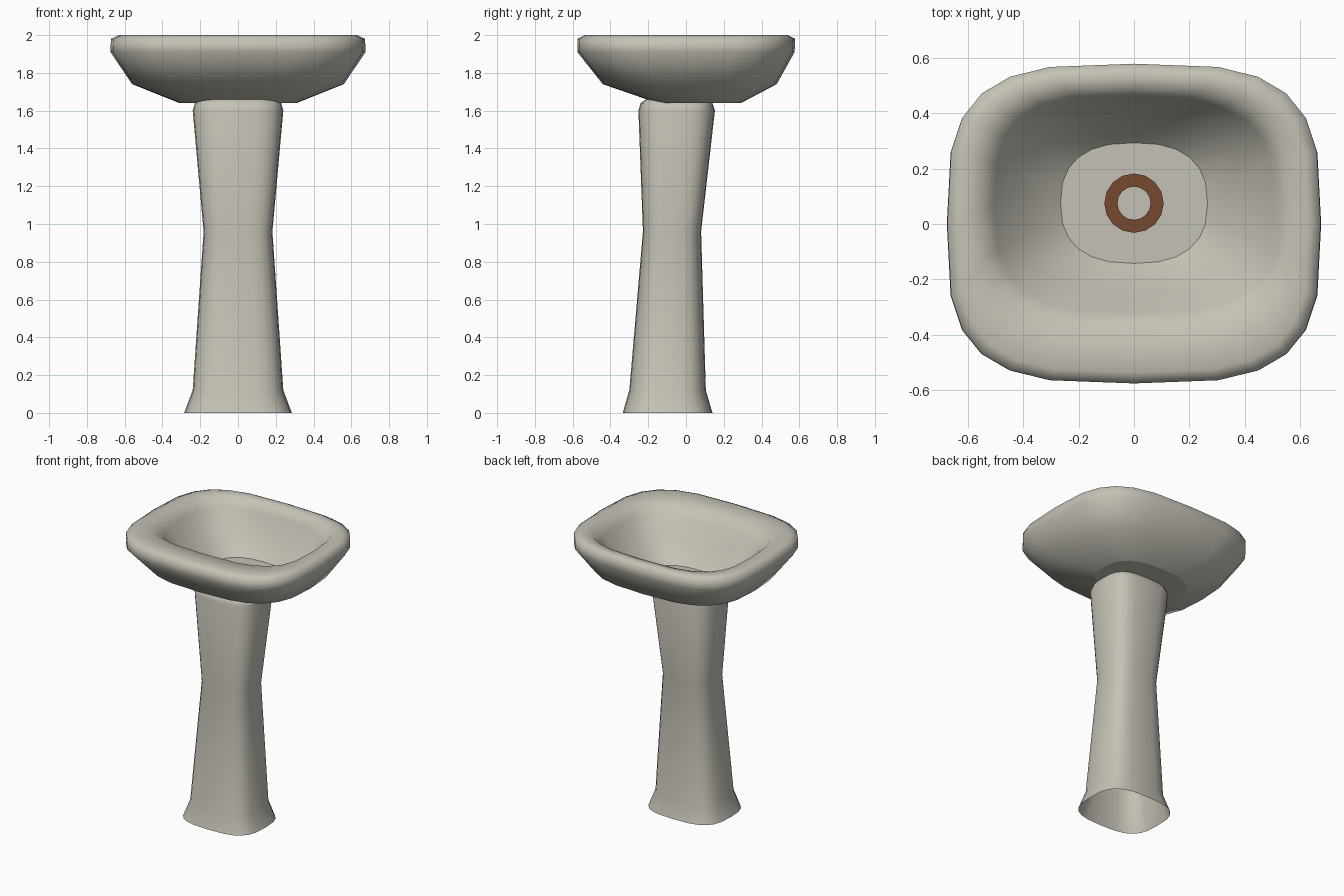
import bpy, bmesh, math

if "Cube" in bpy.data.objects:
    bpy.data.objects.remove(bpy.data.objects["Cube"])


def material(name, rgb):
    m = bpy.data.materials.new(name)
    m.diffuse_color = (*rgb, 1)
    m.use_nodes = True
    m.node_tree.nodes["Principled BSDF"].inputs["Base Color"].default_value = m.diffuse_color
    return m


ceramic = material("warm grey ceramic", (0.56, 0.54, 0.47))
copper = material("brown drain metal", (0.18, 0.067, 0.028))


def ring_points(z, hx, y0, y1, n, count=24):
    """Superellipse ring of half-width hx reaching from y0 to y1."""
    cy, hy = (y0 + y1) / 2, (y1 - y0) / 2
    pts = []
    for i in range(count):
        c, s = (f(2 * math.pi * i / count) for f in (math.cos, math.sin))
        pts.append((hx * math.copysign(abs(c) ** (2 / n), c),
                    cy + hy * math.copysign(abs(s) ** (2 / n), s), z))
    return pts


def loft(name, rings, mat, cap_start=False, cap_end=False, closed=False,
         count=24, smooth=True):
    """Skin a list of rings; caps are flat with sharp borders."""
    bm = bmesh.new()
    loops = [[bm.verts.new(p) for p in ring_points(*r, count)] for r in rings]
    pairs = list(zip(loops, loops[1:]))
    if closed:
        pairs.append((loops[-1], loops[0]))
    for a, b in pairs:
        for i in range(count):
            j = (i + 1) % count
            bm.faces.new((a[i], a[j], b[j], b[i])).smooth = smooth
    for wanted, loop in ((cap_start, loops[0][::-1]), (cap_end, loops[-1])):
        if wanted:
            cap = bm.faces.new(loop)
            for e in cap.edges:
                e.smooth = False
    mesh = bpy.data.meshes.new(name)
    bm.to_mesh(mesh)
    bm.free()
    mesh.materials.append(mat)
    obj = bpy.data.objects.new(name, mesh)
    bpy.context.collection.objects.link(obj)
    return obj


# Basin: underside, rim, then down the bowl to the flat floor
loft("basin", [
    (1.64, 0.31, -0.15, 0.29, 2.6),
    (1.74, 0.56, -0.44, 0.48, 3.0),
    (1.91, 0.675, -0.575, 0.575, 3.39),
    (1.98, 0.673, -0.575, 0.578, 3.39),
    (2.00, 0.63, -0.535, 0.54, 3.39),
    (1.99, 0.555, -0.38, 0.485, 3.2),
    (1.93, 0.505, -0.32, 0.455, 3.0),
    (1.79, 0.42, -0.25, 0.395, 2.7),
    (1.675, 0.265, -0.142, 0.293, 2.5),
], ceramic, cap_start=True, cap_end=True)

# Pedestal: flared foot, narrow waist, open underneath
loft("pedestal", [
    (0.00, 0.285, -0.335, 0.14, 3.1),
    (0.12, 0.24, -0.30, 0.105, 3.1),
    (0.96, 0.182, -0.228, 0.08, 3.1),
    (1.60, 0.24, -0.252, 0.153, 3.1),
    (1.64, 0.228, -0.24, 0.14, 3.1),
    (1.658, 0.20, -0.215, 0.12, 3.1),
], ceramic, cap_end=True)

# Drain: thin flat ring on the bowl floor
dy = 0.075
loft("drain_ring", [
    (1.674, 0.107, dy - 0.107, dy + 0.107, 2),
    (1.682, 0.107, dy - 0.107, dy + 0.107, 2),
    (1.682, 0.06, dy - 0.06, dy + 0.06, 2),
    (1.674, 0.06, dy - 0.06, dy + 0.06, 2),
], copper, closed=True, count=16, smooth=False)
